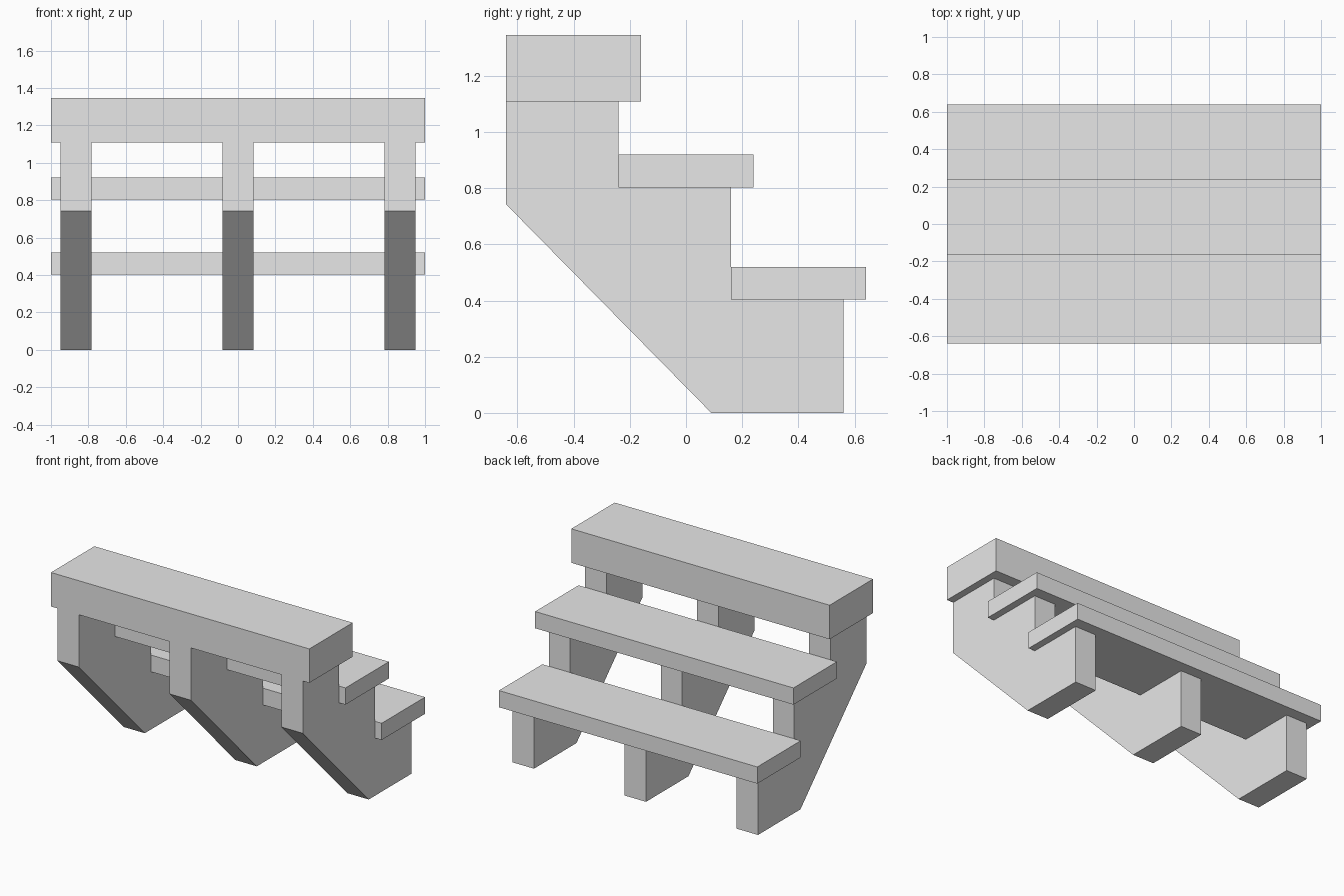
import bpy
import bmesh

cube = bpy.data.objects.get("Cube")
if cube:
    bpy.data.objects.remove(cube, do_unlink=True)

# Single plain grey for the whole staircase
grey = bpy.data.materials.new("light_grey")
grey.use_nodes = True
colour = (0.8, 0.8, 0.8, 1)
grey.diffuse_color = colour
grey.node_tree.nodes["Principled BSDF"].inputs["Base Color"].default_value = colour


def extrude_profile(name, profile, x_min, x_max):
    """Extrude a (y, z) outline along x into a closed solid."""
    bm = bmesh.new()
    face = bm.faces.new([bm.verts.new((x_min, y, z)) for y, z in profile])
    extruded = bmesh.ops.extrude_face_region(bm, geom=[face])["geom"]
    verts = [v for v in extruded if isinstance(v, bmesh.types.BMVert)]
    bmesh.ops.translate(bm, verts=verts, vec=(x_max - x_min, 0, 0))
    bmesh.ops.recalc_face_normals(bm, faces=bm.faces)
    mesh = bpy.data.meshes.new(name)
    bm.to_mesh(mesh)
    bm.free()
    mesh.materials.append(grey)
    obj = bpy.data.objects.new(name, mesh)
    bpy.context.collection.objects.link(obj)


# Treads: back edge, underside and top of each slab
TREAD_DEPTH = 0.48
treads = {
    "lower_tread": (0.16, 0.403, 0.52),
    "middle_tread": (-0.24, 0.803, 0.92),
    "top_landing": (-0.64, 1.108, 1.346),
}
for name, (y, bottom, top) in treads.items():
    front = y + TREAD_DEPTH
    extrude_profile(name, [(y, bottom), (front, bottom), (front, top), (y, top)], -1, 1)

# Stepped stringers with a sloping underside
stringer = [
    (0.09, 0), (0.56, 0), (0.56, 0.403), (0.16, 0.403), (0.16, 0.803),
    (-0.24, 0.803), (-0.24, 1.108), (-0.64, 1.108), (-0.64, 0.742),
]
HALF_WIDTH = 0.0825
for name, x in (("right", -0.867), ("centre", 0), ("left", 0.867)):
    extrude_profile(name + "_stringer", stringer, x - HALF_WIDTH, x + HALF_WIDTH)
